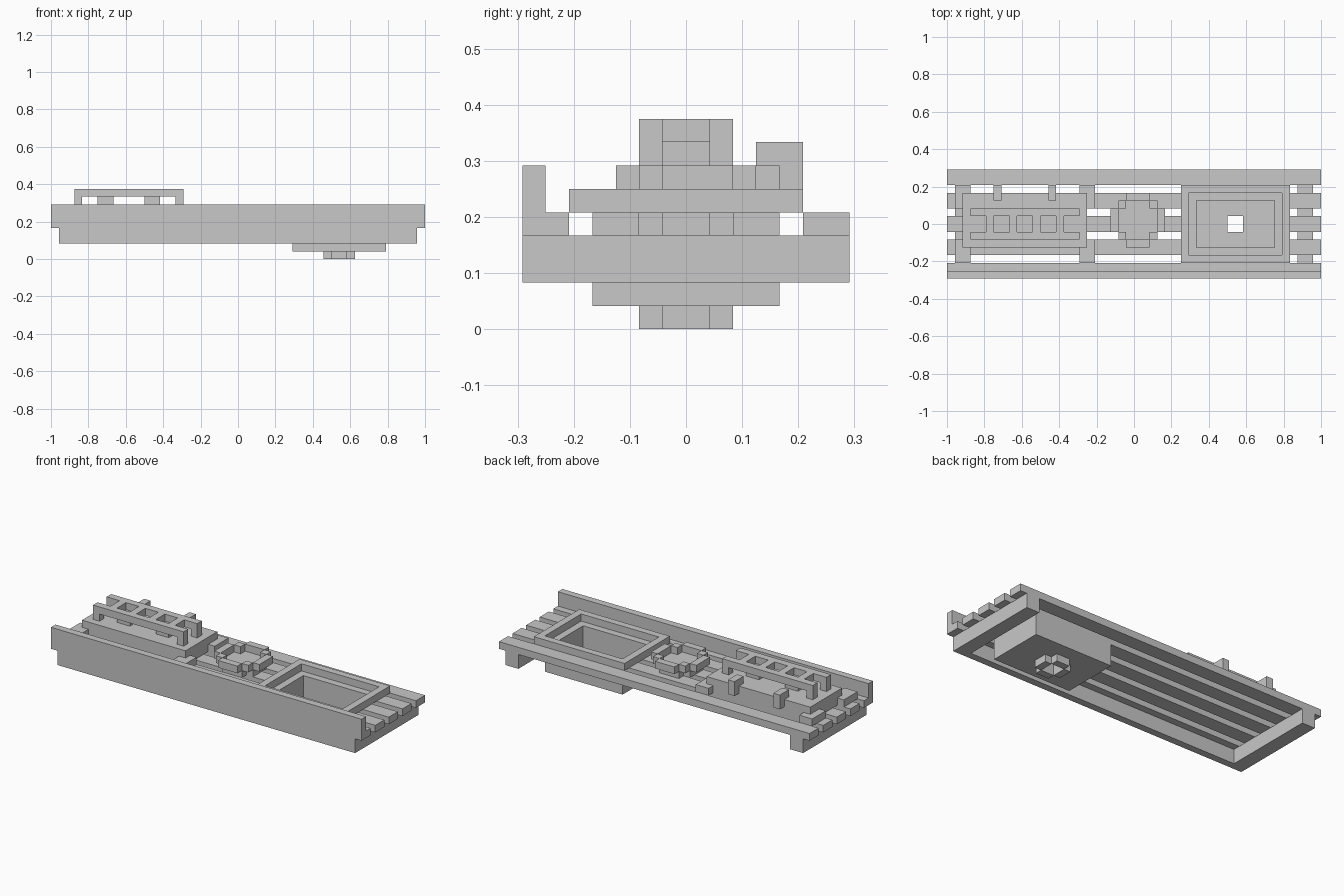
import bpy
import bmesh
from mathutils import Vector

cube = bpy.data.objects.get("Cube")
if cube:
    bpy.data.objects.remove(cube, do_unlink=True)

U = 1 / 24  # one block of the grid

grey = bpy.data.materials.new("plain grey")
grey.use_nodes = True
grey.diffuse_color = (0.58, 0.58, 0.58, 1)
grey.node_tree.nodes["Principled BSDF"].inputs["Base Color"].default_value = grey.diffuse_color


def part(name, *boxes):
    """One object from boxes given as x, y and z ranges in blocks."""
    bm = bmesh.new()
    for xs, ys, zs in boxes:
        low, high = (Vector(c) * U for c in zip(xs, ys, zs))
        cube = bmesh.ops.create_cube(bm, size=1)
        for v in cube["verts"]:
            v.co = Vector([(low[i] + high[i]) / 2 + v.co[i] * (high[i] - low[i])
                           for i in range(3)])
    mesh = bpy.data.meshes.new(name)
    bm.to_mesh(mesh)
    bm.free()
    mesh.materials.append(grey)
    obj = bpy.data.objects.new(name, mesh)
    bpy.context.collection.objects.link(obj)
    return obj


def frame(x0, x1, y, t, zs):
    """Four boxes forming a rectangular ring of thickness t."""
    return [((x0, x1), (-y, t - y), zs), ((x0, x1), (y - t, y), zs),
            ((x0, x0 + t), (t - y, y - t), zs), ((x1 - t, x1), (t - y, y - t), zs)]


# Deck: end beams, front skirt and wall, side boards, planks broken by the hopper
part("end_beams", *[((x, x + 2), (-6, 7), (2, 4)) for x in (-23, 21)])
part("front_skirt", ((-23, 23), (-7, -6), (2, 4)))
part("front_wall", ((-24, 24), (-7, -6), (4, 7)))
part("side_boards", ((-24, 24), (-6, -5), (4, 5)), ((-24, 24), (5, 7), (4, 5)))
part("floor_planks", *[(xs, (y - 1, y + 1), (4, 5))
                       for y in (-3, 0, 3) for xs in ((-24, 7), (19, 24))])

# Hopper: raised lip, tub walls, floor with a square hole, spout
part("hopper_lip", *frame(6, 20, 5, 1, (5, 6)))
part("hopper_walls", *frame(7, 19, 4, 1, (2, 5)))
part("hopper_floor", ((7, 12), (-4, 4), (1, 2)), ((14, 19), (-4, 4), (1, 2)),
     ((12, 14), (-4, -1), (1, 2)), ((12, 14), (1, 4), (1, 2)))
part("hopper_spout", ((11, 12), (-1, 1), (0, 1)), ((14, 15), (-1, 1), (0, 1)),
     ((12, 14), (-2, -1), (0, 1)), ((12, 14), (1, 2), (0, 1)))

# Round basin: floor and the blocky ring standing on it
part("basin_floor", ((-2, 3), (-1, 2), (5, 6)),
     ((-1, 2), (-2, -1), (5, 6)), ((-1, 2), (2, 3), (5, 6)))
part("basin_ring", ((-1, 2), (-3, -2), (6, 7)), ((-1, 2), (3, 4), (6, 7)),
     ((-3, -2), (-1, 2), (6, 7)), ((3, 4), (-1, 2), (6, 7)),
     *[((x, x + 1), (y, y + 1), (6, 7)) for x in (-2, 2) for y in (-2, 2)])

# Raised platform with feet, side brackets and blocks
part("platform", ((-22, -6), (-3, 4), (5, 7)))
part("platform_feet", *[((x, x + 2), ys, (5, 6))
                        for x in (-23, -7) for ys in ((-5, -2), (2, 5))])
for x in (-18, -11):
    part("side_bracket", ((x, x + 1), (3, 5), (7, 8)), ((x, x + 1), (4, 5), (6, 7)))
part("platform_blocks", *[((x, x + 2), (-1, 1), (7, 8)) for x in (-18, -12)])

# Ladder rack on the platform
part("rack_rails", *[((-21, -7), ys, (8, 9)) for ys in ((-2, -1), (1, 2))])
part("rack_rungs", *[((x, x + 1), (-1, 1), (8, 9)) for x in range(-19, -9, 3)])
part("rack_legs", *[((x, x + 1), ys, (7, 8)) for x in (-21, -8) for ys in ((-2, -1), (1, 2))])
